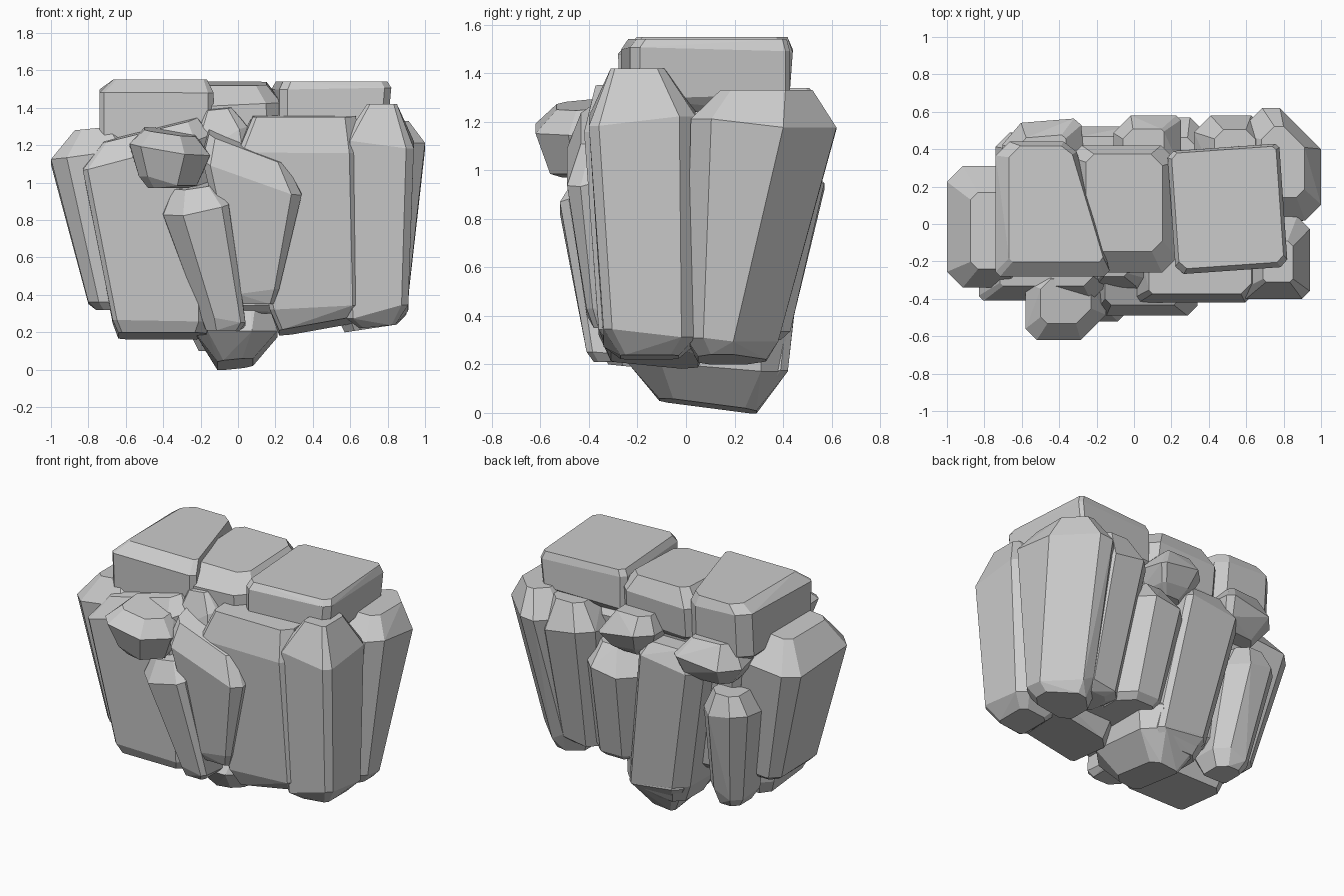
import bpy, bmesh, random
from mathutils import Vector, Matrix

if "Cube" in bpy.data.objects:
    bpy.data.objects.remove(bpy.data.objects["Cube"])

random.seed(7)


def rock(name, lo, hi, foot=(.06, .06), cap=(.08, .12), chamfer=.25, tilt=(0, 0), yaw=0,
         foot_tilt=(0, 0), rough=.03, cuts=None, cap_shift=(0, 0)):
    """Faceted stone: lo / hi are (x0, x1, y0, y1, z) shoulders; foot and cap are
    (inset, height) ends; tilt / foot_tilt slope the ends; rough makes corners uneven."""
    def inset(r, d, dz):
        return (r[0] + d, r[1] - d, r[2] + d, r[3] - d, r[4] + dz)

    cuts = cuts or [chamfer * random.uniform(.3, 1.4) for _ in range(4)]
    shift = Vector((random.uniform(-rough, rough) + cap_shift[0],
                    random.uniform(-rough, rough) + cap_shift[1], 0))
    bm = bmesh.new()
    rings = [inset(lo, foot[0], -foot[1]), lo, hi, inset(hi, cap[0], cap[1])]
    for i, (x0, x1, y0, y1, z) in enumerate(rings):
        cx, cy, hx, hy = (x0 + x1) / 2, (y0 + y1) / 2, (x1 - x0) / 2, (y1 - y0) / 2
        slope = (foot_tilt, (0, 0), tilt, tilt)[i]
        for (sx, sy), c in zip(((-1, -1), (1, -1), (1, 1), (-1, 1)), cuts):
            m = min(hx, hy) * c * 1.5
            uneven = random.uniform(-rough, rough) * 1.3 if i in (1, 2) else 0
            for px, py in ((hx - m, hy), (hx, hy - m)):
                dx, dy = sx * px, sy * py
                p = Matrix.Rotation(yaw, 3, 'Z') @ Vector((dx, dy, 0))
                if i == 3:
                    p += shift
                bm.verts.new((cx + p.x, cy + p.y, z + uneven + slope[0] * dx + slope[1] * dy))
    hull = bmesh.ops.convex_hull(bm, input=bm.verts)
    bmesh.ops.delete(bm, geom=list({g for g in hull['geom_interior'] if g.is_valid}), context='VERTS')
    bmesh.ops.dissolve_limit(bm, angle_limit=.1, verts=bm.verts, edges=bm.edges)
    bmesh.ops.recalc_face_normals(bm, faces=bm.faces)
    mesh = bpy.data.meshes.new(name)
    bm.to_mesh(mesh)
    bm.free()
    ob = bpy.data.objects.new(name, mesh)
    bpy.context.collection.objects.link(ob)
    return ob


# Hidden core that closes the gaps between columns
rock("core", (-.5, .6, -.2, .25, .36), (-.65, .7, -.25, .36, 1.2))

# Capping slabs
slab_left = rock("slab_left", (-.74, -.13, -.27, .42, 1.22), (-.74, -.13, -.28, .44, 1.49),
                 cap=(.05, .06), chamfer=.12, rough=.01, cap_shift=(.02, .03))
for v in slab_left.data.vertices:      # slanted inner side
    if v.co.x > -.4:
        v.co.x -= .3 * max(0, v.co.y + .2)
rock("slab_middle", (-.34, .24, -.25, .4, 1.24), (-.34, .23, -.26, .42, 1.43), cap=(.08, .1),
     chamfer=.2, tilt=(0, .04), cap_shift=(0, .06))
rock("slab_right", (.2, .78, -.25, .41, 1.3), (.2, .8, -.25, .41, 1.5), cap=(.02, .04),
     chamfer=.08, yaw=.07, rough=.01)

# Front columns
rock("front_left_column", (-.67, -.14, -.35, .1, .25), (-.83, -.15, -.41, .1, 1.16),
     foot=(.03, .07), cap=(.09, .14), chamfer=.2, tilt=(.25, .15), foot_tilt=(0, -.1))
rock("front_right_column", (.17, .68, -.36, .1, .33), (0, .67, -.42, .1, 1.2),
     foot=(.05, .1), cap=(.06, .16), chamfer=.18, tilt=(0, .05), foot_tilt=(.18, -.1))
rock("front_middle_column", (-.02, .22, -.41, 0, .4), (-.19, .34, -.49, .02, 1.1),
     foot=(.03, .05), cap=(.06, .13), chamfer=.25, tilt=(-.38, .3))
rock("front_slim_column", (-.2, .04, -.41, -.12, .27), (-.4, -.05, -.52, -.15, .88),
     foot=(.03, .06), cap=(.07, .11), chamfer=.3, tilt=(.15, .2))
rock("front_boulder", (-.53, -.22, -.56, -.22, 1.02), (-.58, -.15, -.62, -.22, 1.16),
     foot=(.05, .05), cap=(.08, .11), cuts=(.2, .45, .2, .3), tilt=(-.15, .1))
rock("front_wedge_stone", (-.22, .08, -.36, -.1, 1.16), (-.22, .05, -.33, -.1, 1.31),
     cap=(.07, .09), tilt=(.1, .2))

# Side columns
rock("left_column", (-.8, -.5, -.28, .2, .38), (-1, -.55, -.34, .31, 1.12),
     foot=(.04, .06), cap=(.12, .17), cuts=(.25, .2, .2, .25), tilt=(.1, 0))
rock("right_front_column", (.58, .91, -.34, .04, .31), (.56, .94, -.4, .04, 1.22),
     foot=(.07, .08), cap=(.11, .2), chamfer=.35, foot_tilt=(.1, 0))
rock("right_back_column", (.52, .9, .0, .38, .32), (.55, 1, .02, .62, 1.19),
     foot=(.05, .1), cap=(.11, .14), cuts=(.25, .25, .65, .4), foot_tilt=(.15, 0))

# Back columns and the low foot stone
rock("back_right_column", (.4, .7, .05, .38, .34), (.32, .72, .1, .58, 1.13),
     cap=(.09, .17), chamfer=.25)
rock("back_middle_column", (.05, .44, .05, .43, .36), (-.03, .44, .1, .57, .92),
     foot=(.04, .06), cap=(.1, .16), chamfer=.3)
rock("back_left_column", (-.27, .14, .0, .42, .2), (-.44, 0, .1, .52, 1.06),
     foot=(.06, .1), cap=(.07, .12), chamfer=.25)
rock("foot_stone", (-.24, .21, -.24, .42, .19), (-.2, .22, -.15, .41, .34),
     foot=(.13, .16), cap=(.04, .06), chamfer=.3, foot_tilt=(.1, -.13), rough=.02)
rock("back_slim_column", (-.63, -.38, .1, .36, .24), (-.74, -.4, .15, .49, .83),
     foot=(.04, .08), cap=(.07, .12), chamfer=.3)
rock("back_left_boulder", (-.66, -.3, .2, .5, 1.07), (-.7, -.27, .2, .55, 1.18),
     cap=(.08, .11), chamfer=.32, yaw=.08)
rock("back_middle_boulder", (-.06, .2, .25, .52, 1.12), (-.11, .25, .25, .58, 1.23),
     cap=(.07, .11), chamfer=.32)
